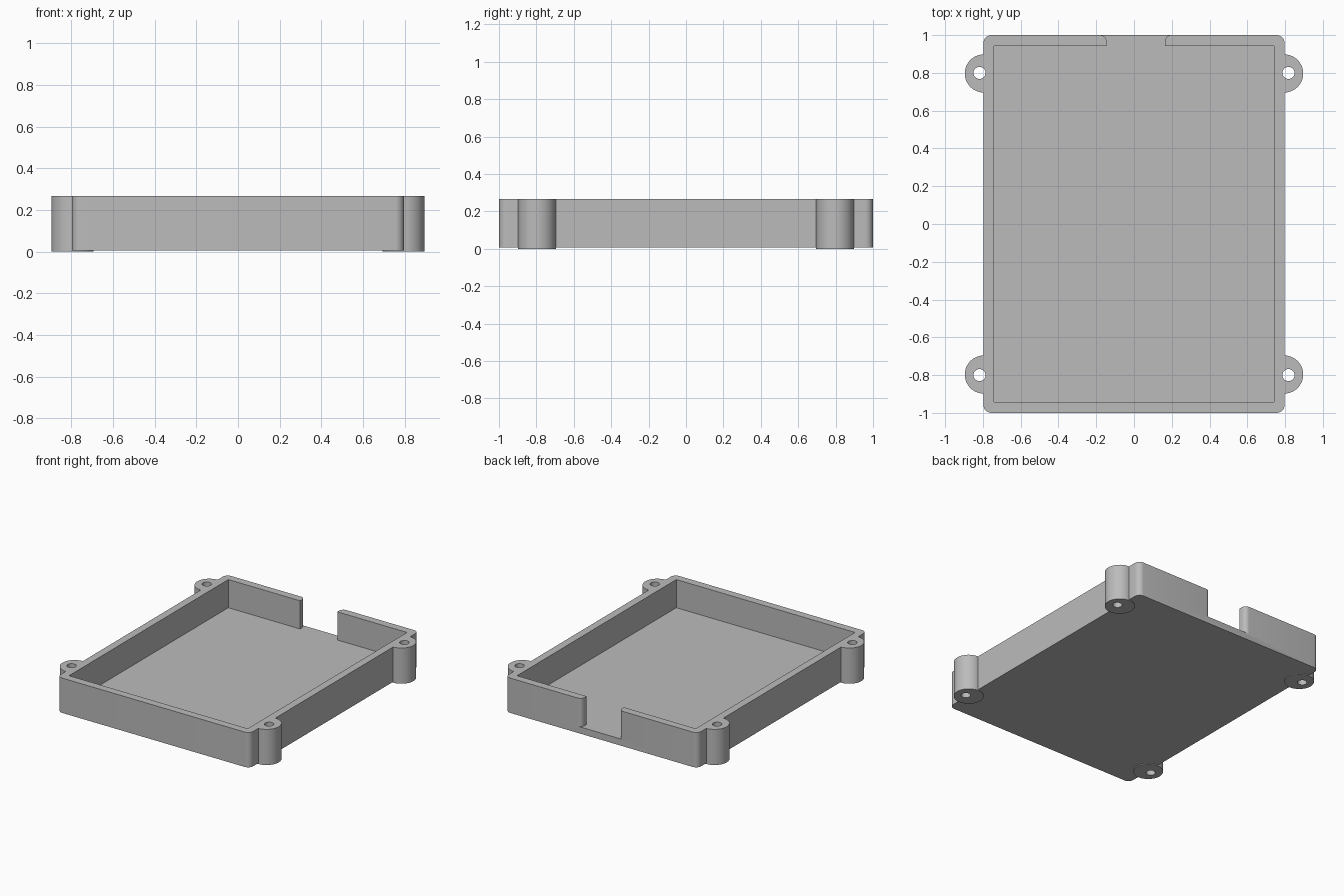
import bpy, bmesh
from math import cos, sin, pi

cube = bpy.data.objects.get("Cube")
if cube:
    bpy.data.objects.remove(cube)

TOP, FLOOR, BASE = 0.267, 0.056, 0.006

grey = bpy.data.materials.new("plain grey")
grey.use_nodes = True
colour = (0.5, 0.5, 0.5, 1)
grey.diffuse_color = colour
grey.node_tree.nodes["Principled BSDF"].inputs["Base Color"].default_value = colour


def arc(cx, cy, r, start, end, n):
    """Points along an arc, angles in radians."""
    steps = [start + (end - start) * i / n for i in range(n + 1)]
    return [(cx + r * cos(a), cy + r * sin(a)) for a in steps]


def prism(name, points, z0, z1):
    """Solid made by extruding an outline upwards."""
    bm = bmesh.new()
    face = bm.faces.new([bm.verts.new((x, y, z0)) for x, y in points])
    up = bmesh.ops.extrude_face_region(bm, geom=[face])["geom"]
    verts = [v for v in up if isinstance(v, bmesh.types.BMVert)]
    bmesh.ops.translate(bm, verts=verts, vec=(0, 0, z1 - z0))
    bmesh.ops.recalc_face_normals(bm, faces=bm.faces)
    mesh = bpy.data.meshes.new(name)
    bm.to_mesh(mesh)
    bm.free()
    mesh.materials.append(grey)
    obj = bpy.data.objects.new(name, mesh)
    bpy.context.collection.objects.link(obj)
    return obj


def boolean(target, tool, operation):
    """Apply a boolean and discard the tool."""
    mod = target.modifiers.new(tool.name, "BOOLEAN")
    mod.operation, mod.solver, mod.object = operation, "EXACT", tool
    bpy.context.view_layer.objects.active = target
    bpy.ops.object.modifier_apply(modifier=mod.name)
    bpy.data.objects.remove(tool)


def rounded_rect(hx, hy, r):
    points = []
    for i, (sx, sy) in enumerate([(1, 1), (-1, 1), (-1, -1), (1, -1)]):
        points += arc(sx * (hx - r), sy * (hy - r), r, i * pi / 2, (i + 1) * pi / 2, 8)
    return points


# Outer block with rounded vertical corners
tray = prism("tray", rounded_rect(0.797, 1, 0.042), BASE, TOP)

# Mounting lugs at the sides
corners = [(sx, sy) for sx in (-1, 1) for sy in (-1, 1)]
for sx, sy in corners:
    ring = arc(sx * 0.795, sy * 0.797, 0.101, 0, 2 * pi, 48)[:-1]
    boolean(tray, prism("lug", ring, 0, TOP), "UNION")

# Hollow inside
inner = [(-0.74, -0.942), (0.74, -0.942), (0.74, 0.942), (-0.74, 0.942)]
boolean(tray, prism("cavity", inner, FLOOR, 0.5), "DIFFERENCE")

# Gap in the back wall, rounded at its outer edges
left, right, r = -0.145, 0.163, 0.035
gap = [(left, 0.9), (right, 0.9)]
gap += arc(right + r, 1 - r, r, pi, pi / 2, 8)
gap += [(right + r, 1.1), (left - r, 1.1)]
gap += arc(left - r, 1 - r, r, pi / 2, 0, 8)
boolean(tray, prism("gap", gap, FLOOR, 0.5), "DIFFERENCE")

# Screw holes through the lugs
for sx, sy in corners:
    ring = arc(sx * 0.818, sy * 0.8, 0.032, 0, 2 * pi, 32)[:-1]
    boolean(tray, prism("hole", ring, -0.1, 0.5), "DIFFERENCE")

bpy.ops.object.select_all(action="DESELECT")
tray.select_set(True)
bpy.context.view_layer.objects.active = tray
bpy.ops.object.shade_smooth_by_angle(angle=pi / 6)
